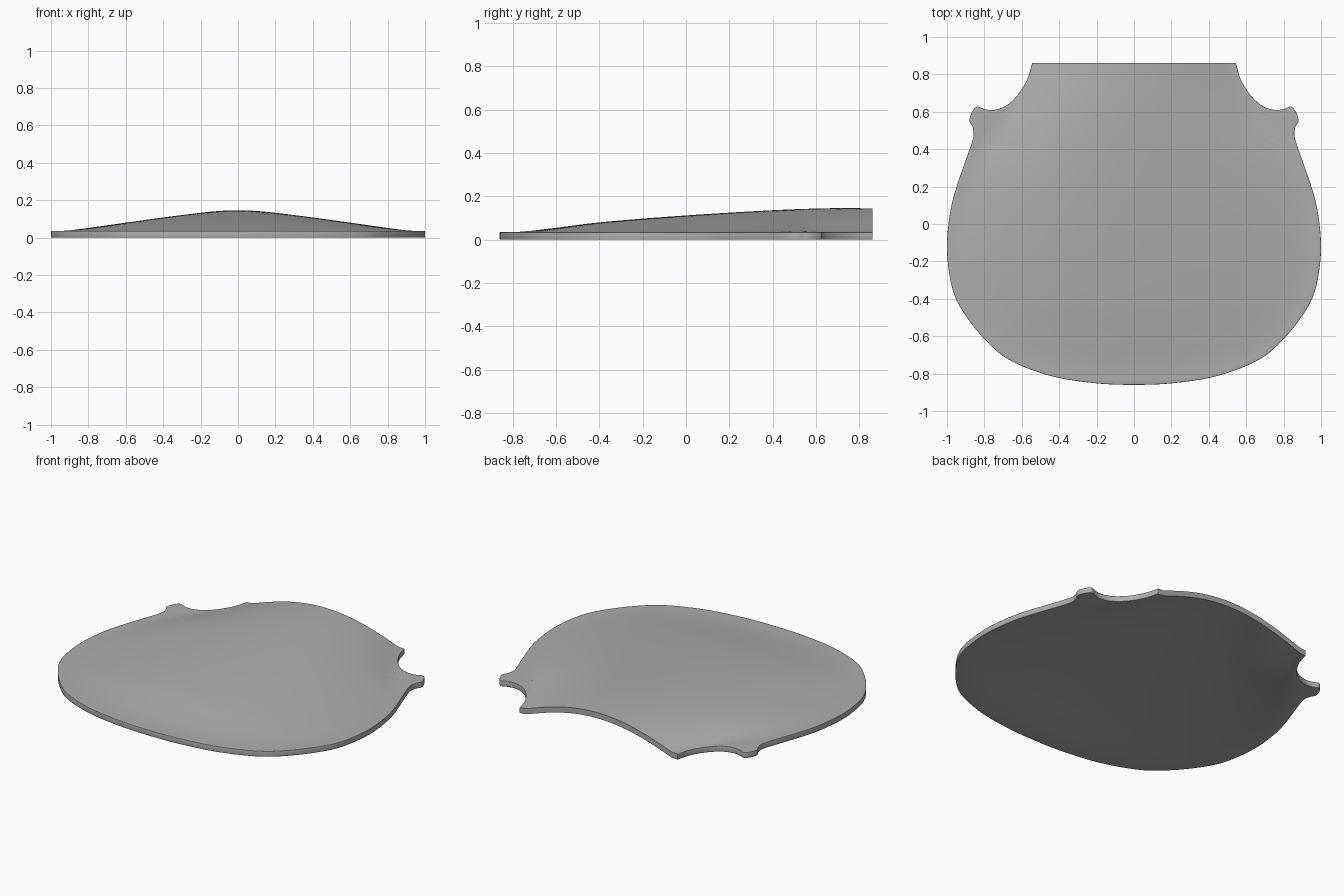
import bpy, bmesh, math
from mathutils import Vector

cube = bpy.data.objects.get("Cube")
if cube:
    bpy.data.objects.remove(cube, do_unlink=True)

EDGE = 0.035                     # shell thickness, and height of the flat rim
CENTRE = Vector((0, 0.1))

# Half outline, from the rear corner through the notch and lobe to the front
HALF = [(.545, .86), (.57, .775), (.622, .69), (.685, .632), (.75, .61), (.80, .615),
        (.838, .628), (.864, .602), (.88, .555), (.862, .515), (.86, .46), (.90, .34),
        (.945, .21), (.98, .08), (1, -.10), (.99, -.25), (.96, -.38), (.90, -.49),
        (.80, -.615), (.67, -.725), (.455, -.81), (.22, -.85), (0, -.86)]


def spline(points, steps):
    """Smooth curve through the points."""
    pts = [Vector(p) for p in points]
    mirrored_end = Vector((-pts[-2].x, pts[-2].y))
    pts = [2 * pts[0] - pts[1]] + pts + [mirrored_end]
    out = []
    for a, b, c, d in zip(pts, pts[1:], pts[2:], pts[3:]):
        for i in range(steps):
            t = i / steps
            out.append(b + (c - a) * t / 2 + (2 * a - 5 * b + 4 * c - d) * t * t / 2
                       + (3 * b - a - 3 * c + d) * t ** 3 / 2)
    return out + [pts[-2]]


def lookup(table, y):
    """Smooth value from a short table of (y, value)."""
    n = len(table)
    i = max(0, min(n - 2, sum(y >= p[0] for p in table) - 1))
    slope = lambda k: ((table[min(k + 1, n - 1)][1] - table[max(k - 1, 0)][1])
                       / (table[min(k + 1, n - 1)][0] - table[max(k - 1, 0)][0]))
    (y0, v0), (y1, v1) = table[i], table[i + 1]
    h = y1 - y0
    t = max(0, min(1, (y - y0) / h))
    return (v0 * (1 + 2 * t) * (1 - t) ** 2 + slope(i) * h * t * (1 - t) ** 2
            + v1 * t * t * (3 - 2 * t) + slope(i + 1) * h * t * t * (t - 1))


RIDGE = [(-.86, 0), (-.76, .002), (-.6, .02), (-.4, .045), (0, .077),
         (.4, .101), (.65, .11), (.86, .11)]
WIDTH = [(-.86, .3), (-.6, .74), (-.3, .91), (0, .93), (.3, .85), (.6, .66), (.86, .515)]


def arch(p):
    u = min(1, abs(p.x) / lookup(WIDTH, p.y))
    return EDGE + max(0, lookup(RIDGE, p.y)) * (1 - u * u) ** 1.15


# Closed outline: curved rim plus the straight rear cut
right = spline(HALF, 5)
rim = right + [Vector((-p.x, p.y)) for p in reversed(right[:-1])]
corner = right[0]
CUTS = 30
cut = [Vector((corner.x * (2 * i / CUTS - 1), corner.y)) for i in range(1, CUTS)]
outline = rim + cut
count = len(outline)
RINGS = [i / 22 for i in range(1, 22)] + [.975, 1]

# Arched shell: one skin on top and a matching one underneath
bm = bmesh.new()
skins = []
for drop in (0, EDGE):
    def vert(p):
        return bm.verts.new((p.x, p.y, arch(p) - drop))
    middle = vert(CENTRE)
    rings = [[vert(CENTRE.lerp(p, s)) for p in outline] for s in RINGS]
    skins.append(rings[-1])
    for i in range(count):
        j = (i + 1) % count
        bm.faces.new((middle, rings[0][i], rings[0][j]))
        for a, b in zip(rings, rings[1:]):
            bm.faces.new((a[i], b[i], b[j], a[j]))
top, bottom = skins
for i in range(count):
    j = (i + 1) % count
    bm.faces.new((top[i], bottom[i], bottom[j], top[j]))
bmesh.ops.recalc_face_normals(bm, faces=bm.faces)

# Rounded rim, leaving the rear cut square
round_edges = [bm.edges.get((s[i], s[i + 1])) for s in skins for i in range(len(rim) - 1)]
bmesh.ops.bevel(bm, geom=round_edges, offset=0.011, segments=3, profile=0.5,
                affect='EDGES', clamp_overlap=True)

mesh = bpy.data.meshes.new("arched_plate")
bm.to_mesh(mesh)
bm.free()
plate = bpy.data.objects.new("arched_plate", mesh)
bpy.context.collection.objects.link(plate)

grey = bpy.data.materials.new("plain_grey")
grey.use_nodes = True
colour = (0.42, 0.42, 0.42, 1)
grey.diffuse_color = colour
grey.node_tree.nodes["Principled BSDF"].inputs["Base Color"].default_value = colour
mesh.materials.append(grey)

bpy.context.view_layer.objects.active = plate
plate.select_set(True)
bpy.ops.object.shade_smooth_by_angle(angle=math.radians(40))
